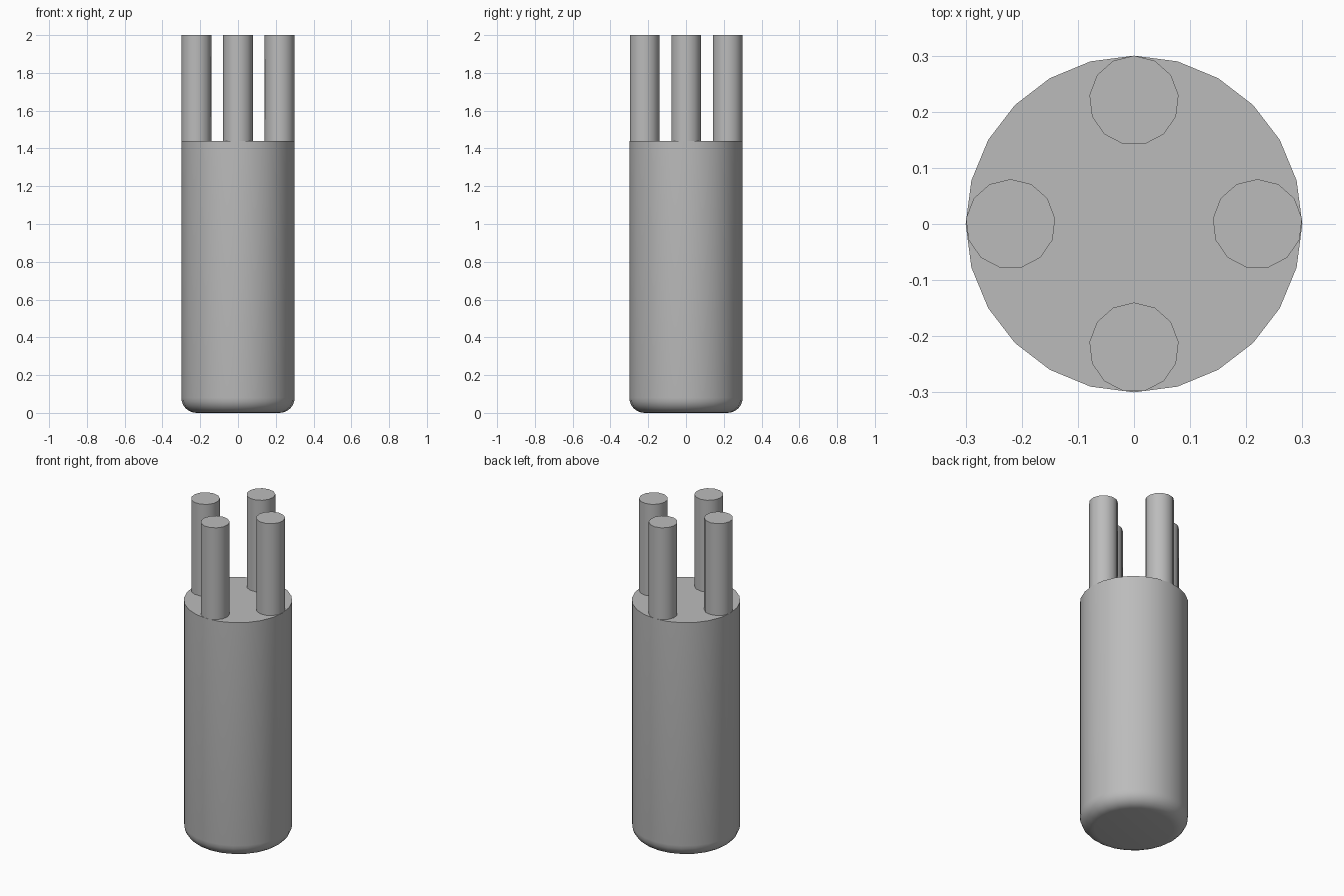
import bpy
import math

cube = bpy.data.objects.get("Cube")
if cube:
    bpy.data.objects.remove(cube)

BODY_R, BODY_TOP, FILLET = 0.3, 1.44, 0.08
PIN_R, PIN_TOP = 0.08, 2.0

grey = bpy.data.materials.new("plain_grey")
grey.use_nodes = True
color = (0.5, 0.5, 0.5, 1)
grey.diffuse_color = color
grey.node_tree.nodes["Principled BSDF"].inputs["Base Color"].default_value = color


def cylinder(name, sides, radius, bottom, top, x=0, y=0):
    bpy.ops.mesh.primitive_cylinder_add(
        vertices=sides, radius=radius, depth=top - bottom,
        location=(x, y, (top + bottom) / 2))
    obj = bpy.context.object
    obj.name = name
    obj.data.materials.append(grey)
    return obj


# Body with a rounded lower rim
body = cylinder("body", 24, BODY_R, 0, BODY_TOP)
weights = body.data.attributes.new("bevel_weight_edge", "FLOAT", "EDGE")
for edge in body.data.edges:
    if all(body.data.vertices[v].co.z < 0 for v in edge.vertices):
        weights.data[edge.index].value = 1
bevel = body.modifiers.new("rounded_rim", "BEVEL")
bevel.limit_method = "WEIGHT"
bevel.width = FILLET
bevel.segments = 6
bpy.ops.object.modifier_apply(modifier=bevel.name)
bpy.ops.object.shade_smooth_by_angle(angle=math.radians(30))

# Four pins standing on the body, flush with its outer wall
offset = BODY_R - PIN_R
for side, x, y in (("left", 1, 0), ("back", 0, 1), ("right", -1, 0), ("front", 0, -1)):
    cylinder(side + "_pin", 13, PIN_R, BODY_TOP, PIN_TOP, x * offset, y * offset)
    bpy.ops.object.shade_smooth_by_angle(angle=math.radians(30))
